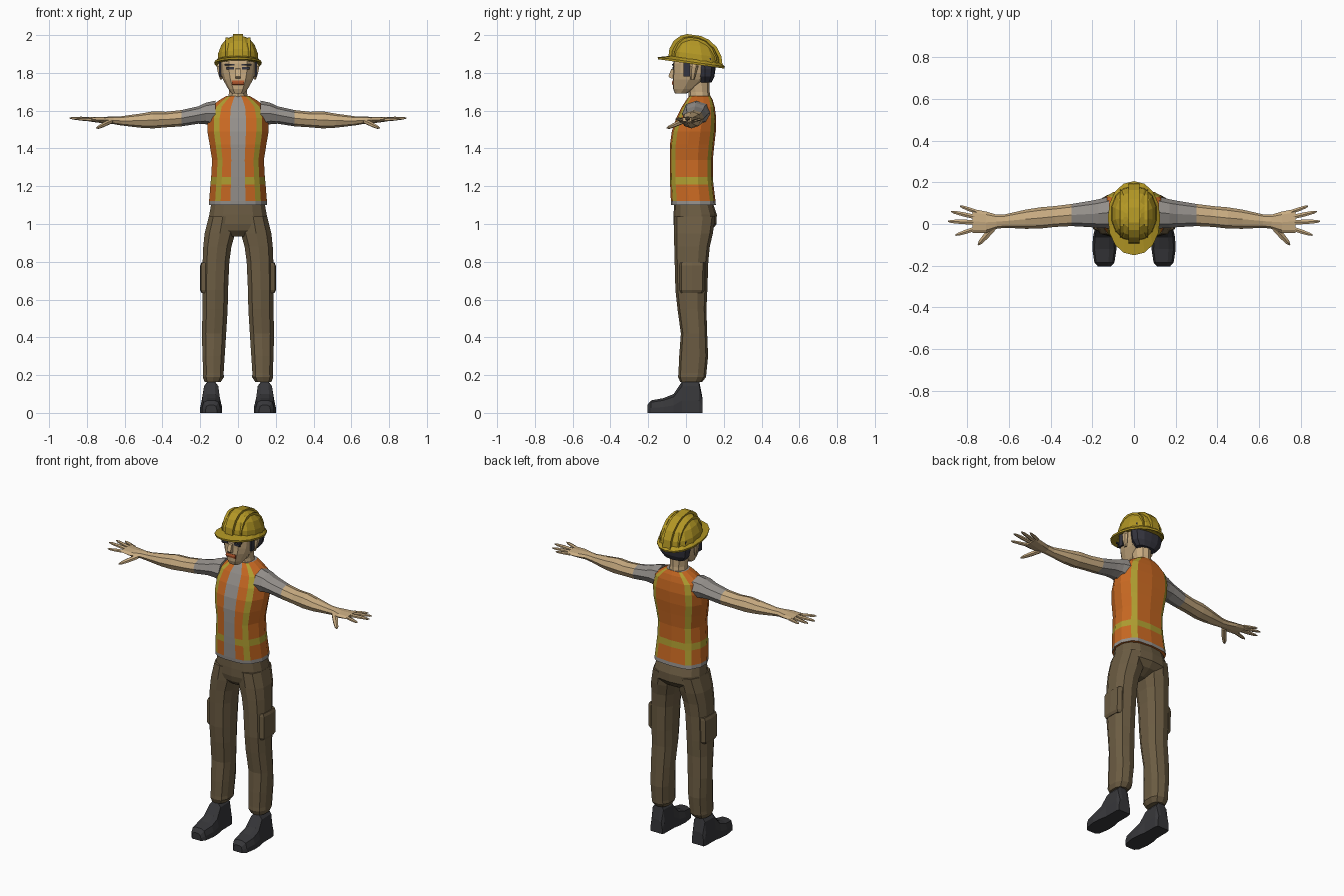
import bpy, bmesh, math
from mathutils import Vector


def mat(name, r, g, b):
    m = bpy.data.materials.new(name)
    m.diffuse_color = (r, g, b, 1)
    return m


YELLOW = mat("helmet yellow", .45, .31, .018)
ORANGE = mat("vest orange", .58, .14, .016)
STRIPE = mat("reflective stripe", .43, .34, .03)
GREY = mat("shirt grey", .30, .28, .26)
SKIN = mat("skin", .58, .41, .22)
BROWN = mat("trouser brown", .15, .108, .056)
BLACK = mat("boot black", .038, .038, .042)
HAIR = mat("hair dark", .036, .036, .05)
LIPS = mat("lips red", .42, .09, .025)


def loft(name, rings, mats, rule=None):
    """Skin a stack of rings, cap both ends, colour faces by (row, column)."""
    me = bpy.data.meshes.new(name)
    bm = bmesh.new()
    vs = [[bm.verts.new(p) for p in r] for r in rings]
    n = len(rings[0])
    for i in range(len(vs) - 1):
        for j in range(n):
            k = (j + 1) % n
            f = bm.faces.new((vs[i][j], vs[i][k], vs[i + 1][k], vs[i + 1][j]))
            f.material_index = rule(i, j) if rule else 0
    bm.faces.new(vs[0])
    bm.faces.new(vs[-1]).material_index = rule(len(vs) - 2, 0) if rule else 0
    bmesh.ops.recalc_face_normals(bm, faces=bm.faces)
    bm.to_mesh(me)
    bm.free()
    for m in mats:
        me.materials.append(m)
    ob = bpy.data.objects.new(name, me)
    bpy.context.collection.objects.link(ob)
    return ob


def full(half):
    """Mirror a half section running from front centre to back centre."""
    return half + [(-x, y) for x, y in reversed(half[1:-1])]


def oval(n, e=.8):
    """Unit oval with slightly squared corners."""
    def p(v):
        return math.copysign(abs(v) ** e, v)
    return [(p(math.sin(2 * math.pi * i / n)), -p(math.cos(2 * math.pi * i / n))) for i in range(n)]


def level(sec, z, x0, x1, y0, y1):
    """Horizontal ring filling the given x and y limits."""
    return [Vector(((x0 + x1) / 2 + u * (x1 - x0) / 2, (y0 + y1) / 2 + v * (y1 - y0) / 2, z)) for u, v in sec]


def stack(name, sec, rows, mats, rule=None):
    """Symmetric loft from rows of (z, half width, front y, back y)."""
    return loft(name, [level(sec, z, -w, w, a, b) for z, w, a, b in rows], mats, rule)


def flip(rings, s):
    return [[Vector((p.x * s, p.y, p.z)) for p in r] for r in rings]


def box(name, x0, x1, y0, y1, z0, z1, m):
    sq = [(-1, -1), (1, -1), (1, 1), (-1, 1)]
    return loft(name, [level(sq, z, x0, x1, y0, y1) for z in (z0, z1)], [m])


def prism(name, outline, w0, w1, m):
    """Side outline (y, z) extruded from x = w0 to x = w1."""
    return loft(name, [[Vector((x, y, z)) for y, z in outline] for x in (w0, w1)], [m])


# vest: columns carry the shirt opening and vertical stripes, one row the belt stripe
vest_sec = full([(0, -1), (.26, -1), (.6, -.92), (.79, -.74), (1, -.2), (1, .3), (.82, .75), (.62, .93), (0, 1)])
vest_rows = [(1.10, .155, -.078, .158), (1.122, .153, -.08, .156), (1.21, .146, -.084, .145),
             (1.25, .142, -.085, .142), (1.34, .137, -.086, .142), (1.42, .15, -.085, .15),
             (1.49, .162, -.075, .158), (1.56, .162, -.052, .16), (1.62, .145, -.022, .152),
             (1.655, .10, .0, .142), (1.678, .062, .018, .13)]


def vest_rule(i, j):
    c = min(j, 15 - j)
    if i == 0 or c == 0:
        return 1
    return 2 if i == 2 or c in (2, 6) else 0


stack("vest", vest_sec, vest_rows, [ORANGE, GREY, STRIPE], vest_rule)

# neck and head
stack("neck", oval(10, 1), [(1.64, .058, .015, .135), (1.70, .05, .012, .125), (1.79, .055, -.01, .125)], [SKIN])
head_sec = full([(0, -1), (.5, -.96), (.83, -.62), (1, -.05), (.9, .6), (.5, .93), (0, 1)])
stack("head", head_sec, [(1.69, .034, -.058, .0), (1.715, .052, -.068, .05), (1.765, .08, -.07, .11),
                         (1.80, .092, -.068, .132), (1.85, .098, -.068, .145), (1.90, .09, -.055, .14)], [SKIN])
stack("back_hair", head_sec, [(1.75, .066, .07, .135), (1.78, .092, .055, .15),
                              (1.82, .1, .05, .156), (1.88, .098, .04, .156)], [HAIR])
prism("nose", [(-.062, 1.825), (-.078, 1.82), (-.093, 1.782), (-.084, 1.772), (-.06, 1.77)], -.012, .012, SKIN)
prism("lips", [(-.064, 1.735), (-.073, 1.738), (-.075, 1.75), (-.071, 1.76), (-.064, 1.76)], -.032, .032, LIPS)
for s in (-1, 1):
    box("eye", s * .022, s * .062, -.0715, -.063, 1.818, 1.832, HAIR)
    box("eyebrow", s * .018, s * .072, -.073, -.064, 1.838, 1.848, HAIR)
    box("sideburn", s * .09, s * .1, -.012, .02, 1.78, 1.86, HAIR)
    ear = [level(oval(6, 1), z, .085, x, a, b) for z, x, a, b in
           [(1.765, .096, .025, .045), (1.80, .108, .02, .055), (1.835, .115, .02, .065), (1.85, .108, .03, .058)]]
    loft("ear", flip(ear, s), [SKIN])

# hard hat: crown, brim and raised ridges, all tipped back
dome = [(1.85, .112, -.085, .185), (1.90, .107, -.079, .178), (1.945, .09, -.056, .153),
        (1.977, .064, -.02, .112), (1.991, .034, .015, .07)]
hat = [stack("helmet_crown", oval(14, .9), dome, [YELLOW]),
       stack("helmet_brim", oval(16, .95), [(1.852, .1, -.08, .18), (1.845, .125, -.148, .203),
                                            (1.856, .126, -.15, .206), (1.872, .108, -.084, .184)], [YELLOW])]
for name, x, w, up in (("centre_ridge", 0, .026, .009), ("side_ridge", .058, .008, -.002), ("side_ridge", -.058, .008, -.002)):
    k = 1 if x == 0 else .88
    line = [(.05 + (a - .05) * k - up, z + up) for z, _, a, b in dome]
    line += [(.05 + (b - .05) * k + up, z + up) for z, _, a, b in reversed(dome)]
    if x:
        line = [(y, min(z, 1.985)) for y, z in line]
    hat.append(prism(name, line, x - w, x + w, YELLOW))
for ob in hat:
    for v in ob.data.vertices:
        v.co.z -= .14 * (v.co.y - .045)

# pelvis
stack("trouser_seat", oval(14), [(1.12, .142, -.062, .14), (1.05, .155, -.066, .163), (1.0, .163, -.066, .162),
                                 (.965, .13, -.058, .135), (.935, .05, -.03, .08)], [BROWN])

leg_rows = [(1.04, .003, .157, -.064, .155), (.95, .012, .18, -.064, .142), (.88, .032, .187, -.062, .126),
            (.80, .043, .19, -.06, .118), (.65, .05, .191, -.056, .113), (.55, .052, .19, -.045, .108),
            (.42, .06, .194, -.027, .112), (.30, .068, .19, -.036, .117), (.21, .074, .187, -.04, .108),
            (.19, .072, .189, -.042, .106), (.163, .09, .178, -.03, .085)]
shoe_sec = [(-1, 0), (1, 0), (1, .4), (.82, .85), (.4, 1), (-.4, 1), (-.82, .85), (-1, .4)]
shoe_rows = [(-.205, .042, .03), (-.185, .066, .048), (-.12, .078, .058), (-.065, .1, .055),
             (-.022, .165, .046), (.07, .168, .045), (.087, .08, .04)]
# arm stations: x, centre y, centre z, half depth, half height
arm_rows = [(.12, .055, 1.585, .076, .068), (.17, .05, 1.585, .069, .057), (.21, .048, 1.577, .063, .046),
            (.30, .043, 1.56, .053, .043), (.38, .036, 1.553, .05, .041), (.45, .029, 1.551, .051, .045),
            (.52, .023, 1.547, .046, .037), (.62, .014, 1.546, .032, .024), (.66, .011, 1.549, .034, .02),
            (.71, .008, 1.55, .052, .017), (.775, .014, 1.553, .058, .012)]
# digits: knuckle, tip, thickness
digits = {"little_finger": ((.755, .058, 1.552), (.835, .086, 1.556), .011),
          "ring_finger": ((.765, .034, 1.554), (.878, .06, 1.559), .012),
          "middle_finger": ((.765, .008, 1.555), (.893, .013, 1.561), .013),
          "index_finger": ((.76, -.022, 1.552), (.857, -.054, 1.556), .012),
          "thumb": ((.675, -.018, 1.543), (.748, -.1, 1.508), .017)}

for s in (-1, 1):
    # trouser leg, thigh pocket and boot
    loft("trouser_leg", flip([level(oval(10), *r) for r in leg_rows], s), [BROWN])
    pocket = [level(oval(8, .5), z, .14, x, a, b) for z, x, a, b in
              [(.635, .193, -.03, .09), (.65, .201, -.035, .097), (.78, .2, -.035, .1), (.797, .193, -.033, .1)]]
    loft("thigh_pocket", flip(pocket, s), [BROWN])
    shoe = [[Vector((.142 + u * w, y, v * h)) for u, v in shoe_sec] for y, h, w in shoe_rows]
    loft("boot", flip(shoe, s), [BLACK])
    # sleeve and bare arm share one loft
    arm = [[Vector((x, y + u * a, z + v * b)) for u, v in oval(8, .95)] for x, y, z, a, b in arm_rows]
    loft("arm", flip(arm, s), [GREY, SKIN], lambda i, j: int(i > 2))
    for name, (p, q, t) in digits.items():
        p, q = Vector(p), Vector(q)
        side = (q - p).cross(Vector((0, 0, 1))).normalized()
        up = Vector((0, 0, 1))
        rings = [[p.lerp(q, f) + side * u * t * k + up * v * t * k * .8 for u, v in oval(6, 1)]
                 for f, k in ((0, 1), (.5, .95), (.85, .7), (1, .25))]
        loft(name, flip(rings, s), [SKIN])
